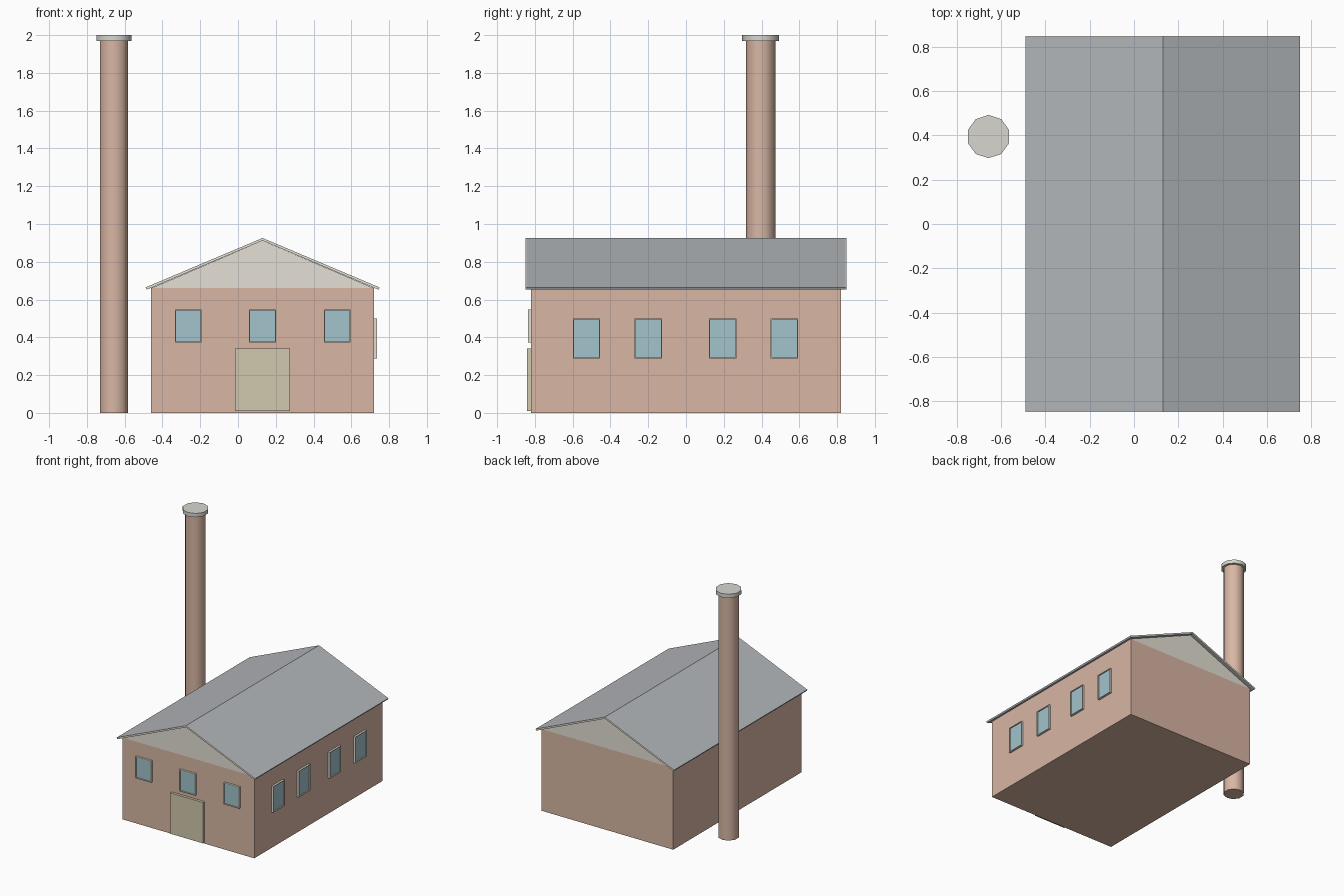
import bpy, bmesh, math
from mathutils import Matrix, Vector

if "Cube" in bpy.data.objects:
    bpy.data.objects.remove(bpy.data.objects["Cube"])


def material(name, rgb):
    m = bpy.data.materials.new(name)
    m.diffuse_color = (*rgb, 1)
    m.use_nodes = True
    m.node_tree.nodes["Principled BSDF"].inputs["Base Color"].default_value = m.diffuse_color
    return m


BRICK = material("brick", (0.69, 0.47, 0.37))
PALE = material("pale_render", (0.78, 0.74, 0.66))
SLATE = material("slate", (0.45, 0.47, 0.49))
GLASS = material("glass", (0.36, 0.55, 0.60))
WOOD = material("door_paint", (0.64, 0.58, 0.42))
STONE = material("stone", (0.68, 0.67, 0.62))

CX = 0.13          # building centre line
HW, HD = 0.59, 0.82  # half width and half depth of the walls
EAVE = 0.66


def finish(name, bm, *mats):
    bmesh.ops.recalc_face_normals(bm, faces=bm.faces)
    me = bpy.data.meshes.new(name)
    bm.to_mesh(me)
    bm.free()
    for m in mats:
        me.materials.append(m)
    ob = bpy.data.objects.new(name, me)
    bpy.context.collection.objects.link(ob)
    return ob


def box_bm(lo, hi):
    lo, hi = Vector(lo), Vector(hi)
    bm = bmesh.new()
    bmesh.ops.create_cube(bm, size=1, matrix=Matrix.Translation((lo + hi) / 2)
                          @ Matrix.Diagonal((*(hi - lo), 1)))
    return bm


def prism(name, profile, y0, y1, mat):
    """Extrude an x-z profile along y."""
    bm = bmesh.new()
    face = bm.faces.new([bm.verts.new((x, y0, z)) for x, z in profile])
    ext = bmesh.ops.extrude_face_region(bm, geom=[face])["geom"]
    bmesh.ops.translate(bm, vec=(0, y1 - y0, 0),
                        verts=[v for v in ext if isinstance(v, bmesh.types.BMVert)])
    return finish(name, bm, mat)


def window(name, w, h, loc, angle=0):
    """Framed window facing -y with a recessed pane, turned by angle about z."""
    bm = box_bm((-w / 2, -0.016, -h / 2), (w / 2, 0, h / 2))
    bm.normal_update()
    front = min(bm.faces, key=lambda f: f.calc_center_median().y)
    bmesh.ops.inset_region(bm, faces=[front], thickness=0.008)
    pane = bmesh.ops.extrude_face_region(bm, geom=[front])["geom"]
    bmesh.ops.delete(bm, geom=[front], context="FACES_ONLY")
    bmesh.ops.translate(bm, vec=(0, 0.008, 0),
                        verts=[v for v in pane if isinstance(v, bmesh.types.BMVert)])
    for f in pane:
        if isinstance(f, bmesh.types.BMFace):
            f.material_index = 1
    ob = finish(name, bm, PALE, GLASS)
    ob.location = loc
    ob.rotation_euler.z = angle


def column(name, radius, z0, z1, mat):
    """Ten-sided smooth-shaded cylinder of the chimney."""
    bm = bmesh.new()
    bmesh.ops.create_cone(bm, cap_ends=True, segments=10, radius1=radius,
                          radius2=radius, depth=z1 - z0,
                          matrix=Matrix.Translation((-0.657, 0.395, (z0 + z1) / 2))
                          @ Matrix.Rotation(math.pi / 2, 4, "Z"))
    # put one corner on the +y axis
    top = max(bm.verts, key=lambda v: v.co.y)
    turn = math.pi / 2 - math.atan2(top.co.y - 0.395, top.co.x + 0.657)
    bmesh.ops.rotate(bm, verts=bm.verts, cent=(-0.657, 0.395, 0),
                     matrix=Matrix.Rotation(turn, 3, "Z"))
    ob = finish(name, bm, mat)
    bpy.ops.object.select_all(action="DESELECT")
    ob.select_set(True)
    bpy.context.view_layer.objects.active = ob
    bpy.ops.object.shade_smooth_by_angle(angle=math.radians(40))


# Brick hall and pale gable ends
finish("walls", box_bm((CX - HW, -HD, 0), (CX + HW, HD, EAVE)), BRICK)
prism("gables", [(CX - HW, EAVE), (CX + HW, EAVE), (CX, 0.912)], -HD, HD, PALE)

# Pitched roof with thin pale verge boards at both ends
roof = [(CX - 0.62, 0.664), (CX, 0.926), (CX + 0.62, 0.664),
        (CX + 0.614, 0.652), (CX, 0.912), (CX - 0.614, 0.652)]
prism("roof", roof, -0.844, 0.844, SLATE)
for side, y in (("front", -0.85), ("back", 0.844)):
    prism(side + "_verge", roof, y, y + 0.006, PALE)

# Windows on the front and right walls, and the door
for i, x in enumerate((-0.263, CX, 0.525)):
    window(f"front_window_{i + 1}", 0.142, 0.175, (x, -HD, 0.46))
for i, y in enumerate((-0.527, -0.2, 0.194, 0.521)):
    window(f"side_window_{i + 1}", 0.145, 0.212, (CX + HW, y, 0.394), math.pi / 2)
finish("door", box_bm((CX - 0.145, -0.841, 0.01), (CX + 0.145, -HD, 0.34)), WOOD)

# Chimney
column("chimney_shaft", 0.0785, 0, 1.97, BRICK)
column("chimney_cap", 0.0975, 1.969, 2.0, STONE)
